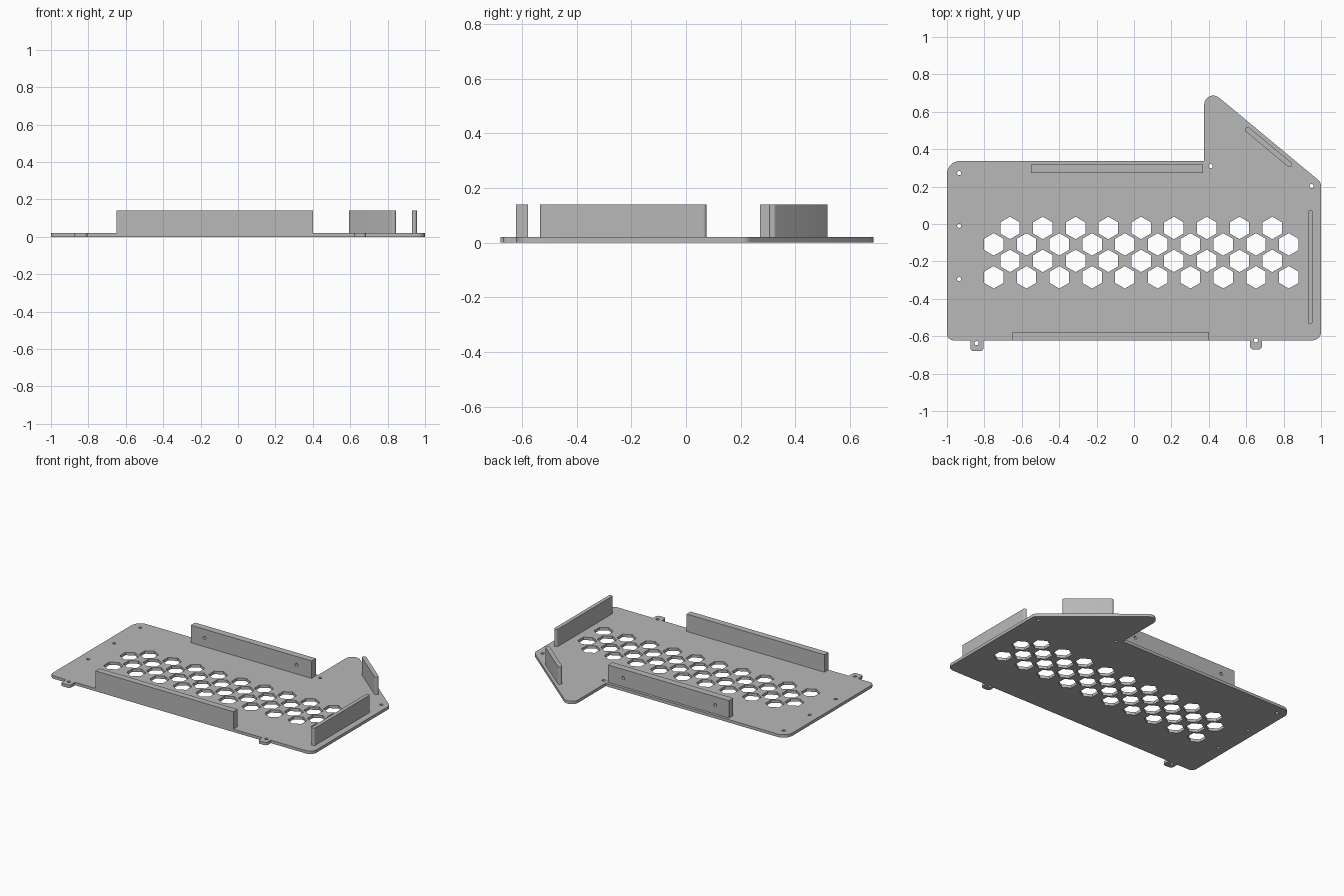
import bpy
import bmesh
import math
from mathutils import Vector

cube = bpy.data.objects.get("Cube")
if cube:
    bpy.data.objects.remove(cube)

grey = bpy.data.materials.new("mid_grey")
grey.use_nodes = True
grey.diffuse_color = (0.48, 0.48, 0.48, 1)
grey.node_tree.nodes["Principled BSDF"].inputs["Base Color"].default_value = grey.diffuse_color

PLATE = 0.02   # plate thickness
TOP = 0.14     # top of the walls


def rounded(corners, steps=8):
    """Outline from (x, y, radius) corners, each replaced by an arc."""
    out = []
    for i, (x, y, r) in enumerate(corners):
        p = Vector((x, y))
        if r == 0:
            out.append(p)
            continue
        a = (Vector(corners[i - 1][:2]) - p).normalized()
        b = (Vector(corners[(i + 1) % len(corners)][:2]) - p).normalized()
        half = a.angle(b) / 2
        centre = p + (a + b).normalized() * r / math.sin(half)
        start = p + a * r / math.tan(half) - centre
        end = p + b * r / math.tan(half) - centre
        sweep = math.pi - 2 * half
        for k in range(steps + 1):
            t = k / steps
            out.append(centre + (start * math.sin((1 - t) * sweep)
                                 + end * math.sin(t * sweep)) / math.sin(sweep))
    return out


def ring(x, y, r, sides=20):
    turn = math.pi / 2
    return [Vector((x + r * math.cos(turn + k * math.tau / sides),
                    y + r * math.sin(turn + k * math.tau / sides))) for k in range(sides)]


def panel(name, outline, holes, thickness, location, rotation=(0, 0, 0)):
    """Flat sheet with holes, thickened evenly about its own plane."""
    curve = bpy.data.curves.new(name, "CURVE")
    curve.dimensions = "2D"
    curve.fill_mode = "BOTH"
    curve.extrude = thickness / 2
    for loop in [outline] + holes:
        spline = curve.splines.new("POLY")
        spline.points.add(len(loop) - 1)
        for point, p in zip(spline.points, loop):
            point.co = (p.x, p.y, 0, 1)
        spline.use_cyclic_u = True
    temp = bpy.data.objects.new(name + "_outline", curve)
    bpy.context.scene.collection.objects.link(temp)
    bpy.context.view_layer.update()
    graph = bpy.context.evaluated_depsgraph_get()
    mesh = bpy.data.meshes.new_from_object(temp.evaluated_get(graph))
    bpy.data.objects.remove(temp)
    bpy.data.curves.remove(curve)
    bm = bmesh.new()
    bm.from_mesh(mesh)
    bmesh.ops.remove_doubles(bm, verts=bm.verts, dist=1e-5)
    bmesh.ops.recalc_face_normals(bm, faces=bm.faces)
    bm.to_mesh(mesh)
    bm.free()
    mesh.name = name
    mesh.materials.clear()
    mesh.materials.append(grey)
    obj = bpy.data.objects.new(name, mesh)
    obj.location = location
    obj.rotation_euler = rotation
    bpy.context.scene.collection.objects.link(obj)
    return obj


def bar(length, width, radius):
    x, y = length / 2, width / 2
    return rounded([(-x, -y, radius), (x, -y, radius), (x, y, radius), (-x, y, radius)])


def tab(left, right, bottom, edge):
    return [(left, edge, 0), (left, bottom, 0.018), (right, bottom, 0.018), (right, edge, 0)]


# Base plate outline with two mounting tabs on the front edge
FRONT = -0.622
outline = rounded(
    [(-1, FRONT, 0.035)] + tab(-0.875, -0.805, -0.68, FRONT) + tab(0.62, 0.685, -0.67, FRONT)
    + [(1, FRONT, 0.045), (1, 0.223, 0.04), (0.375, 0.742, 0.049),
       (0.375, 0.337, 0), (-1, 0.337, 0.07)])

# Screw holes and the hexagonal vent grid
screws = [(-0.935, 0.272), (-0.935, -0.01), (-0.935, -0.295), (0.41, 0.31),
          (0.95, 0.203), (-0.842, -0.637), (0.652, -0.622)]
holes = [ring(x, y, 0.011) for x, y in screws]
for row in range(4):
    first, count = ((-0.663, 9), (-0.75, 10))[row % 2]
    holes += [ring(first + 0.1753 * k, -0.021 - 0.088 * row, 0.06, 6) for k in range(count)]

parts = [panel("base_plate", outline, holes, PLATE, (0, 0, PLATE / 2))]

# Upright walls
height, middle = TOP - PLATE, (TOP + PLATE) / 2
parts.append(panel("front_wall", bar(1.05, 0.044, 0), [], height, (-0.125, -0.6, middle)))
parts.append(panel("back_wall", bar(0.92, height, 0),
                   [ring(x, 0, 0.011) for x in (-0.355, 0.345)],
                   0.047, (-0.09, 0.295, middle), (math.pi / 2, 0, 0)))
parts.append(panel("left_wall", bar(0.61, 0.026, 0.0125), [], height,
                   (0.943, -0.23, middle), (0, 0, math.pi / 2)))
parts.append(panel("slanted_wall", bar(0.318, 0.028, 0.0135), [], height,
                   (0.72, 0.411, middle), (0, 0, -math.atan(0.83))))

# Smooth the rounded corners, keep the hard edges
bpy.ops.object.select_all(action="DESELECT")
for part in parts:
    part.select_set(True)
bpy.context.view_layer.objects.active = parts[0]
bpy.ops.object.shade_smooth_by_angle(angle=math.radians(30))
